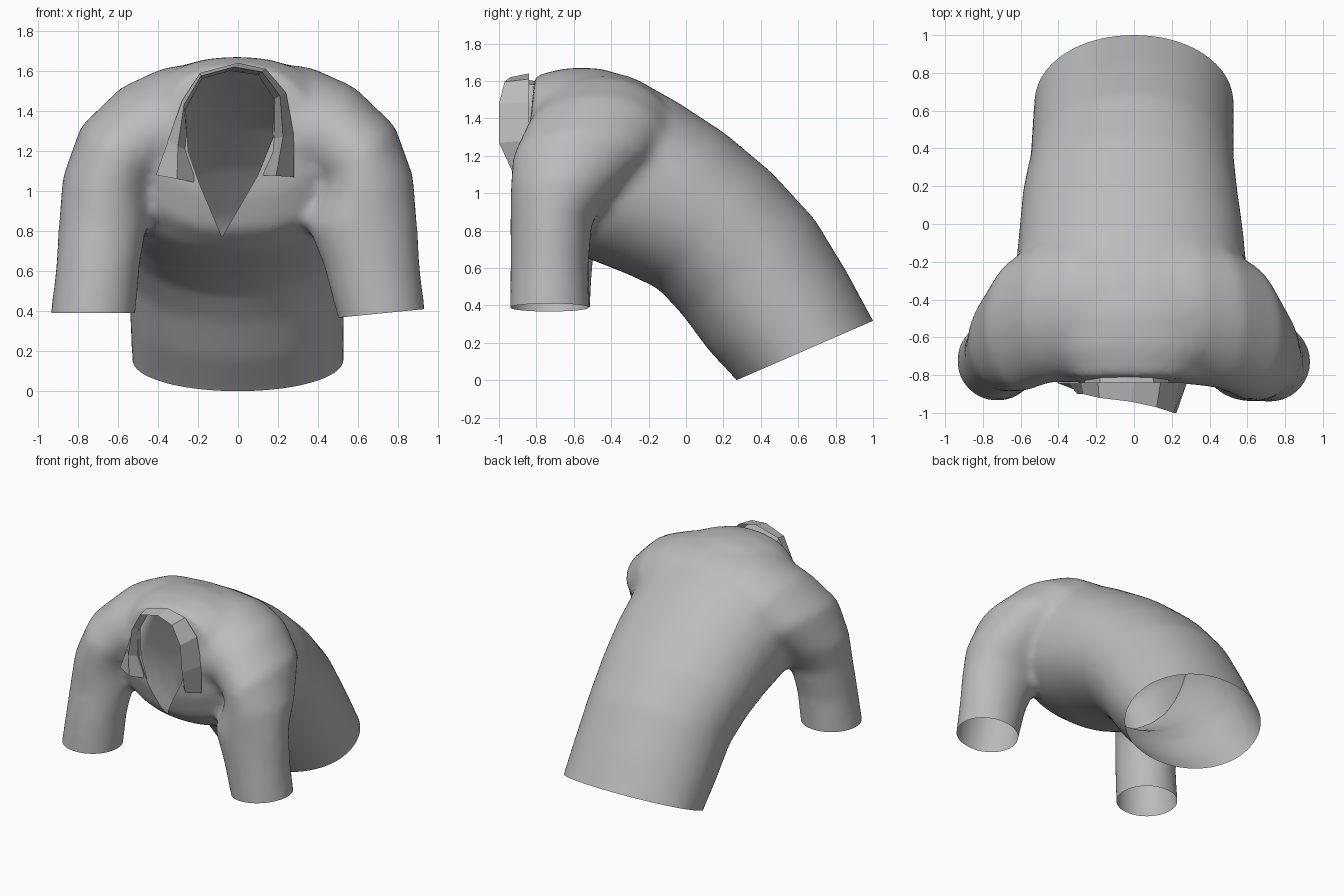
import bpy, bmesh, math
from mathutils import Vector

cube = bpy.data.objects.get("Cube")
if cube:
    bpy.data.objects.remove(cube)

# Single cloth colour
cloth = bpy.data.materials.new("grey_cloth")
cloth.use_nodes = True
GREY = (0.5, 0.5, 0.5, 1)
cloth.diffuse_color = GREY
cloth.node_tree.nodes["Principled BSDF"].inputs["Base Color"].default_value = GREY


def make_object(name, bm):
    mesh = bpy.data.meshes.new(name)
    bm.to_mesh(mesh)
    bm.free()
    mesh.materials.append(cloth)
    obj = bpy.data.objects.new(name, mesh)
    bpy.context.collection.objects.link(obj)
    return obj


def ring(centre, u, v, power=2.0, sides=40):
    """Superellipse around centre with half axes u and v."""
    points = []
    for i in range(sides):
        a = math.tau * i / sides
        c, s = math.cos(a), math.sin(a)
        points.append(centre + u * math.copysign(abs(c) ** (2 / power), c)
                      + v * math.copysign(abs(s) ** (2 / power), s))
    return points


def loft(bm, rings):
    """Closed tube through the rings."""
    loops = [[bm.verts.new(p) for p in r] for r in rings]
    n = len(loops[0])
    faces = [bm.faces.new((a[i], a[(i + 1) % n], b[(i + 1) % n], b[i]))
             for a, b in zip(loops, loops[1:]) for i in range(n)]
    faces += [bm.faces.new(loops[0]), bm.faces.new(loops[-1])]
    bmesh.ops.recalc_face_normals(bm, faces=faces)


# Torso sections: back (y, z), belly (y, z), right and left x, squareness
TORSO = [
    ((1.10, .14), (.37, -.13), (-.53, .53), 2.05),
    ((1.00, .32), (.27, .00), (-.53, .53), 2.05),
    ((.86, .58), (.12, .16), (-.54, .53), 2.05),
    ((.69, .86), (-.02, .35), (-.55, .53), 2.05),
    ((.46, 1.11), (-.15, .49), (-.59, .55), 2.1),
    ((.21, 1.32), (-.32, .57), (-.61, .58), 2.15),
    ((-.05, 1.49), (-.50, .64), (-.63, .60), 2.2),
    ((-.25, 1.60), (-.64, .70), (-.61, .58), 2.25),
    ((-.46, 1.67), (-.77, .80), (-.55, .53), 2.25),
    ((-.64, 1.67), (-.83, .98), (-.48, .47), 2.25),
    ((-.81, 1.63), (-.85, 1.18), (-.34, .32), 2.2),
]
# Sleeve sections: x, left y, right y, z, tilt, half depth, half thickness,
# inner fullness on the left
SLEEVE = [
    (.735, -.73, -.73, .28, 0, .215, .215, 0),
    (.70, -.73, -.71, .62, 0, .21, .21, .06),
    (.675, -.72, -.67, .85, 4, .22, .22, .11),
    (.66, -.66, -.61, 1.01, 15, .28, .225, .05),
    (.60, -.57, -.53, 1.18, 38, .36, .235, 0),
    (.45, -.49, -.46, 1.29, 60, .38, .265, 0),
    (.28, -.45, -.44, 1.30, 75, .40, .33, 0),
    (.05, -.44, -.44, 1.28, 90, .40, .37, 0),
]

bm = bmesh.new()
rings = []
for back, belly, (right, left), power in TORSO:
    x = (right + left) / 2
    k, b = Vector((x, *back)), Vector((x, *belly))
    rings.append(ring((k + b) / 2, Vector(((left - right) / 2, 0, 0)), (k - b) / 2, power))
loft(bm, rings)
for side in (1, -1):
    rings = []
    for x, left_y, right_y, z, tilt, depth, thick, full in SLEEVE:
        extra = full / 2 if side > 0 else 0
        y = left_y if side > 0 else right_y
        t = math.radians(tilt)
        out = Vector((side * math.cos(t), 0, math.sin(t))) * (thick + extra)
        rings.append(ring(Vector((side * (x - extra), y, z)), Vector((0, depth, 0)), out))
    loft(bm, rings)
shirt = make_object("shirt_body", bm)

# Merge torso and sleeves into one soft skin
remesh = shirt.modifiers.new("merge", 'REMESH')
remesh.mode = 'VOXEL'
remesh.voxel_size = 0.028
relax = shirt.modifiers.new("relax", 'SMOOTH')
relax.factor = 0.5
relax.iterations = 14
graph = bpy.context.evaluated_depsgraph_get()
bm = bmesh.new()
bm.from_mesh(shirt.evaluated_get(graph).to_mesh())
shirt.modifiers.clear()


def cut(point, normal, region, clear):
    faces = [f for f in bm.faces if region(f.calc_center_median())]
    edges = {e for f in faces for e in f.edges}
    verts = {v for f in faces for v in f.verts}
    bmesh.ops.bisect_plane(bm, geom=list(verts) + list(edges) + faces, dist=1e-5,
                           plane_co=point, plane_no=normal, clear_outer=clear)


# Open hem and cuffs
cut((0, .27, 0), (0, .40, -.92), lambda c: c.y > 0, True)
cut((.73, -.73, .39), (.1, 0, -1), lambda c: c.y < -.4 and c.z < .58 and c.x > 0, True)
cut((-.73, -.73, .39), (0, 0, -1), lambda c: c.y < -.4 and c.z < .58 and c.x < 0, True)

# Open the pointed neckline in the chest
NECK = [(-.08, .77), (.10, 1.08), (.18, 1.28), (.18, 1.47), (.10, 1.58),
        (-.04, 1.60), (-.18, 1.56), (-.26, 1.42), (-.25, 1.20), (-.19, 1.03)]
planes = [(Vector((a[0], 0, a[1])), Vector((b[1] - a[1], 0, a[0] - b[0])))
          for a, b in zip(NECK, NECK[1:] + NECK[:1])]


def chest(c):
    return c.y < -.45 and abs(c.x) < .45 and c.z > .65


for point, normal in planes:
    cut(point, normal, chest, False)
hole = [f for f in bm.faces if chest(f.calc_center_median())
        and all((f.calc_center_median() - p).dot(n) < 0 for p, n in planes)]
bmesh.ops.delete(bm, geom=hole, context='FACES')
for f in bm.faces:
    f.smooth = True
    f.material_index = 0
bm.to_mesh(shirt.data)
bm.free()
if not shirt.data.materials:
    shirt.data.materials.append(cloth)

# Faceted standing collar: inner edge, front rim depth, outer edge
INNER = [(-.20, 1.04), (-.25, 1.20), (-.26, 1.41), (-.18, 1.56), (-.04, 1.60),
         (.10, 1.58), (.18, 1.46), (.17, 1.26), (.10, 1.08)]
RIM = [.88, .90, .90, .92, .94, .97, 1.0, 1.0, .91]
OUTER = [(-.41, 1.08), (-.35, 1.25), (-.28, 1.45), (-.19, 1.59), (0, 1.64),
         (.14, 1.61), (.24, 1.49), (.28, 1.28), (.28, 1.07)]
bm = bmesh.new()
rows = []
for (ax, az), depth, (bx, bz) in zip(INNER, RIM, OUTER):
    mx, mz = ax * .5 + bx * .5, az * .5 + bz * .5
    rows.append([bm.verts.new(p) for p in (
        (ax, -.81, az), (mx, -depth, mz), (bx, -.84, bz))])
for a, b in zip(rows, rows[1:]):
    for i in range(2):
        bm.faces.new((a[i], a[i + 1], b[i + 1], b[i]))
bmesh.ops.recalc_face_normals(bm, faces=bm.faces[:])
make_object("collar", bm)
